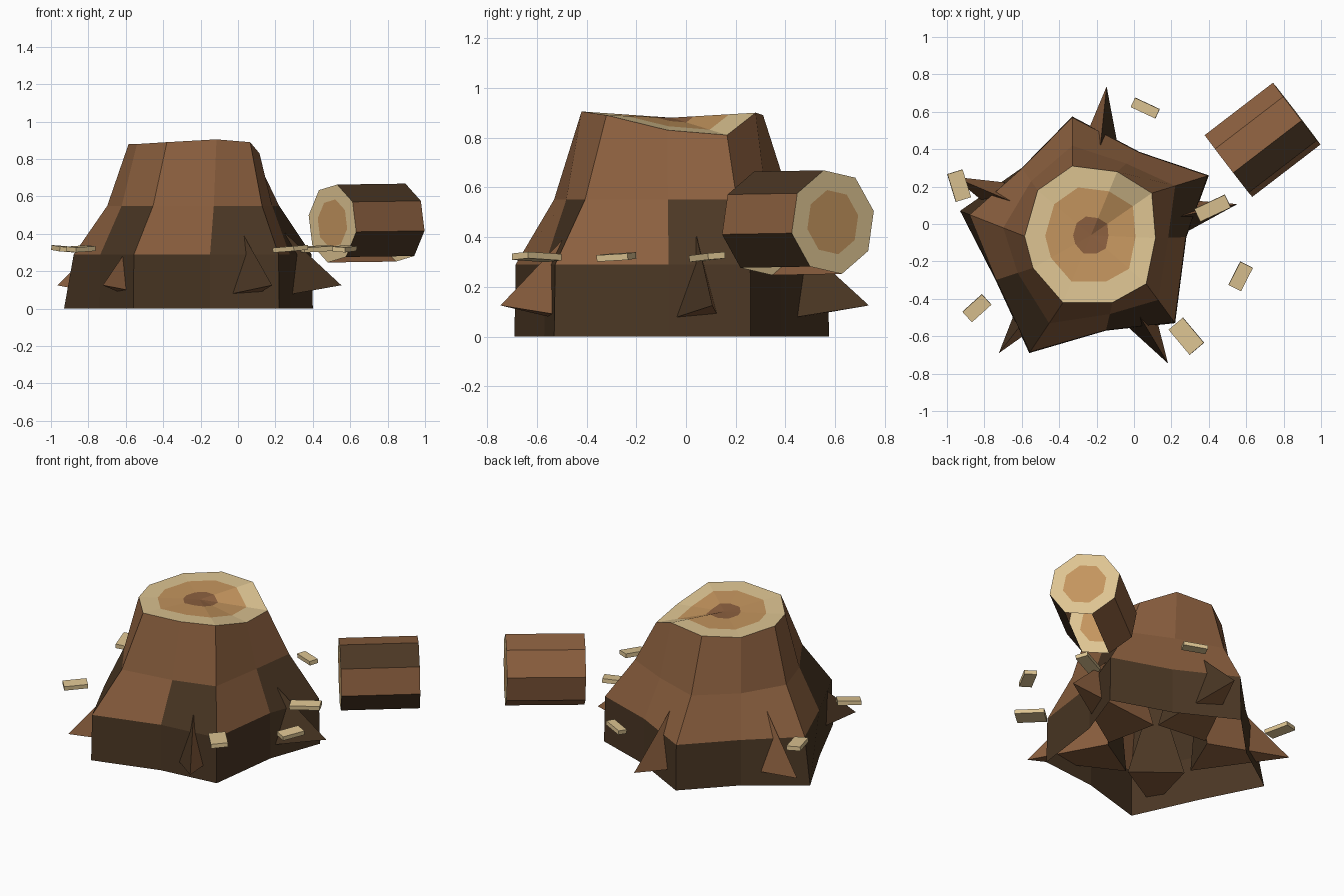
import bpy
from math import cos, sin, radians
from mathutils import Vector, Matrix

if "Cube" in bpy.data.objects:
    bpy.data.objects.remove(bpy.data.objects["Cube"])


def make_material(name, rgb):
    linear = [((c / 255 + 0.055) / 1.055) ** 2.4 for c in rgb]
    mat = bpy.data.materials.new(name)
    mat.use_nodes = True
    shader = mat.node_tree.nodes["Principled BSDF"]
    shader.inputs["Base Color"].default_value = (*linear, 1)
    shader.inputs["Roughness"].default_value = 0.9
    mat.diffuse_color = (*linear, 1)
    return mat


MATERIALS = [
    make_material("bark brown", (140, 96, 63)),
    make_material("dark bark", (75, 55, 36)),
    make_material("pale wood", (221, 196, 146)),
    make_material("amber wood", (196, 149, 94)),
]
BARK, DARK, PALE, AMBER = range(4)


def add_mesh(name, verts, faces, colours):
    mesh = bpy.data.meshes.new(name)
    mesh.from_pydata(verts, [], faces)
    for mat in MATERIALS:
        mesh.materials.append(mat)
    for poly, colour in zip(mesh.polygons, colours):
        poly.material_index = colour
    obj = bpy.data.objects.new(name, mesh)
    bpy.context.collection.objects.link(obj)
    return obj


def bridge(lower, upper, count):
    """Quads between two vertex rings that start at the given indices."""
    return [(lower + i, lower + (i + 1) % count, upper + (i + 1) % count, upper + i)
            for i in range(count)]


# Stump: root flare outline and cut rim, both counter-clockwise
CENTRE = Vector((-0.23, -0.06, 0))
foot = [Vector((x, y, 0)) for x, y in (
    (0.40, 0.26), (0.03, 0.385), (-0.33, 0.575), (-0.60, 0.30), (-0.93, 0.07),
    (-0.74, -0.30), (-0.56, -0.69), (-0.15, -0.57), (0.22, -0.53), (0.28, -0.07))]
rim = [Vector(p) for p in (
    (0.095, 0.165, 0.81), (-0.09, 0.28, 0.90), (-0.33, 0.31, 0.89), (-0.515, 0.18, 0.88),
    (-0.585, -0.065, 0.88), (-0.54, -0.235, 0.88), (-0.38, -0.42, 0.89),
    (-0.115, -0.42, 0.905), (0.065, -0.32, 0.89), (0.115, -0.075, 0.83))]
heart = CENTRE + Vector((0, 0, 0.88))
N = len(foot)
LEFT_ROOT = 4


def wall_ring(blend, root_blend, z):
    ring = []
    for i, (f, r) in enumerate(zip(foot, rim)):
        p = f.lerp(r, root_blend if i == LEFT_ROOT else blend)
        ring.append(Vector((p.x, p.y, z)))
    return ring


rings = [foot, wall_ring(0.02, 0.15, 0.29), wall_ring(0.59, 0.67, 0.55), rim,
         [heart.lerp(p, 0.69) for p in rim], [heart.lerp(p, 0.27) for p in rim]]
verts = [p for ring in rings for p in ring] + [heart]
faces, colours = [], []
for level, colour in enumerate((DARK, BARK, BARK, PALE, AMBER)):
    faces += bridge(level * N, (level + 1) * N, N)
    for i in range(N):
        dark_patch = level == 1 and i in (5, 7, 9)
        colours.append(DARK if dark_patch else colour)
last = 5 * N
faces += [(last + i, last + (i + 1) % N, last + N) for i in range(N)]
colours += [BARK] * N
add_mesh("stump", verts, faces, colours)

# Root spikes: three-sided points that run deep into the stump
for k, (angle, first_side) in enumerate(
        ((12, DARK), (84, DARK), (157, BARK), (232, DARK), (301, DARK))):
    turn = Matrix.Translation(CENTRE) @ Matrix.Rotation(radians(angle), 4, "Z")
    points = [turn @ Vector(p) for p in (
        (0.80, 0, 0.125), (0.25, 0, 0.625), (0.25, -0.165, 0.035), (0.25, 0.165, 0.035))]
    add_mesh(f"root_spike_{k + 1}", points,
             [(0, 1, 2), (0, 3, 1), (0, 2, 3), (1, 3, 2)],
             [first_side, BARK, BARK, DARK])

# Cut log: octagonal bark with an open strip underneath and two-tone ends
SIDES = 8
ends = [Vector((0.505, 0.31, 0.455)), Vector((0.87, 0.59, 0.46))]
axis = (ends[1] - ends[0]).normalized()
across = axis.cross(Vector((0, 0, 1))).normalized()
up = across.cross(axis)


def octagon(centre, radius):
    angles = [radians(33 + 45 * i) for i in range(SIDES)]
    return [centre + radius * (cos(a) * across + sin(a) * up) for a in angles]


verts = [p for end in ends for r in (0.213, 0.132) for p in octagon(end, r)]
near, near_core, far, far_core = (SIDES * i for i in range(4))
strips = [DARK, BARK, BARK, BARK, BARK, None, DARK, BARK]
faces, colours = [], []
for quad, colour in zip(bridge(near, far, SIDES), strips):
    if colour is not None:
        faces.append(quad)
        colours.append(colour)
faces += bridge(near_core, near, SIDES) + bridge(far, far_core, SIDES)
colours += [PALE] * (2 * SIDES)
faces += [tuple(reversed(range(near_core, far))),
          tuple(range(far_core, far_core + SIDES))]
colours += [AMBER] * 2
add_mesh("cut_log", verts, faces, colours)

# Wood chips: x, y, heading in degrees, length, width
chips = [(-0.935, 0.205, 107, 0.155, 0.085), (0.06, 0.62, -25, 0.145, 0.055),
         (0.42, 0.085, 25, 0.18, 0.075), (0.57, -0.28, 63, 0.14, 0.075),
         (0.28, -0.60, -50, 0.175, 0.10), (-0.84, -0.45, 42, 0.14, 0.075)]
for k, (x, y, heading, length, width) in enumerate(chips):
    bpy.ops.mesh.primitive_cube_add(size=1, location=(x, y, 0.32))
    chip = bpy.context.object
    chip.name = f"wood_chip_{k + 1}"
    chip.scale = (length, width, 0.026)
    chip.rotation_euler = (radians(4), radians(-3), radians(heading))
    chip.data.materials.append(MATERIALS[PALE])
